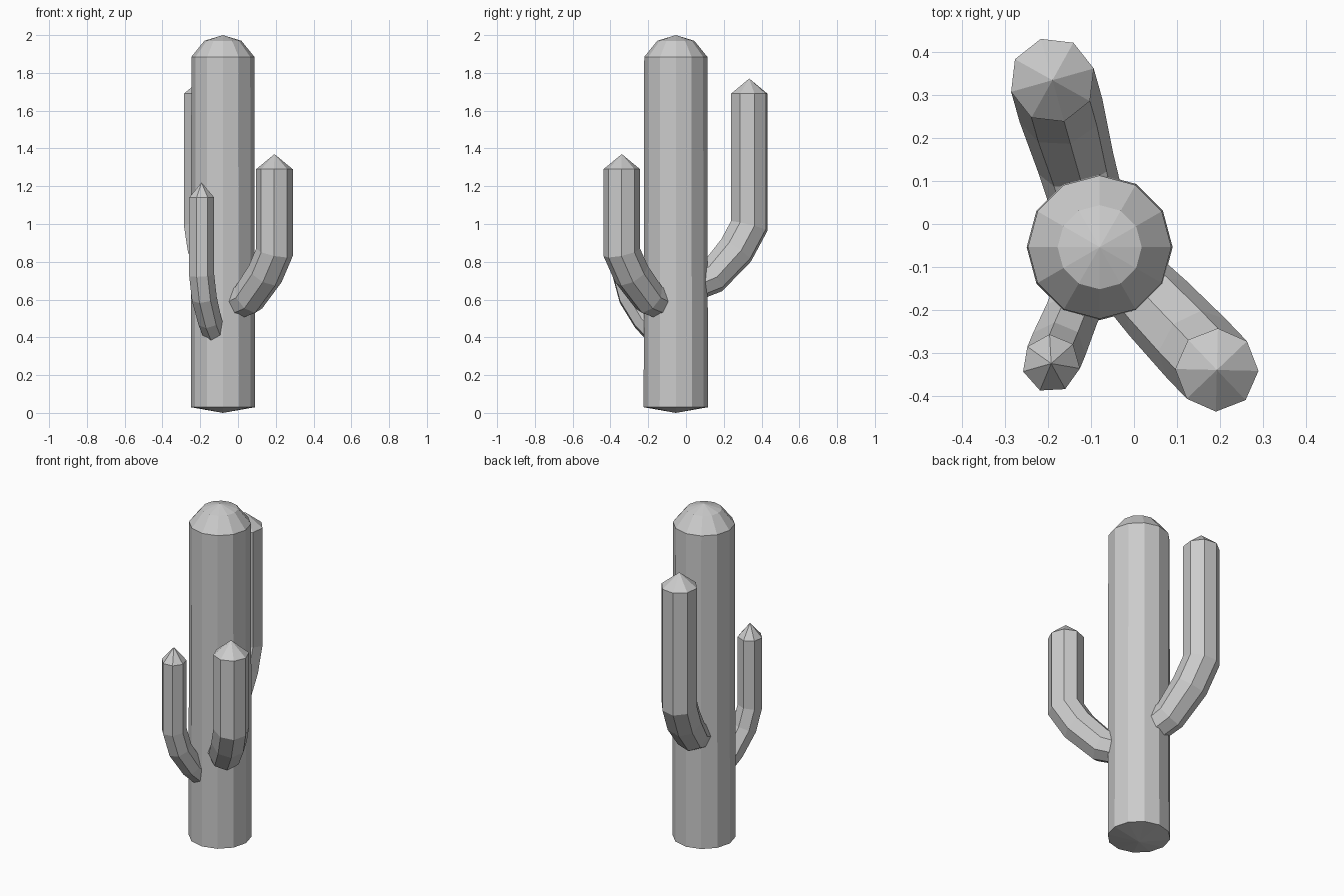
import bpy, math
from mathutils import Vector

if "Cube" in bpy.data.objects:
    bpy.data.objects.remove(bpy.data.objects["Cube"])

CENTRE = Vector((-0.08, -0.054, 0))


def sweep(name, rings, sides, angle=0.0, tip=None, base=None):
    """Tube through rings of (distance from trunk axis, z, radius), in a vertical plane."""
    out = Vector((math.cos(angle), math.sin(angle), 0))
    side = Vector((-out.y, out.x, 0))
    up = Vector((0, 0, 1))
    pts = [CENTRE + out * d + up * z for d, z, r in rings]
    verts, faces = [], []
    for i, p in enumerate(pts):
        a = (p - pts[i - 1]).normalized() if i else (pts[1] - p).normalized()
        b = (pts[i + 1] - p).normalized() if i < len(pts) - 1 else a
        t = (a + b).normalized()
        n = side.cross(t)
        stretch = 1 / max(0.6, t.dot(a))
        for k in range(sides):
            q = 2 * math.pi * k / sides
            r = rings[i][2]
            verts.append(p + n * (r * stretch * math.cos(q)) + side * (r * math.sin(q)))
    for i in range(len(pts) - 1):
        for k in range(sides):
            m = (k + 1) % sides
            faces.append((i * sides + k, i * sides + m,
                          (i + 1) * sides + m, (i + 1) * sides + k))
    last = (len(pts) - 1) * sides
    # pointed tip
    verts.append(pts[-1] + up * (tip - rings[-1][1]))
    for k in range(sides):
        faces.append((last + k, last + (k + 1) % sides, len(verts) - 1))
    # base: shallow point or flat cap
    if base is None:
        faces.append(tuple(reversed(range(sides))))
    else:
        verts.append(pts[0] + up * (base - rings[0][1]))
        for k in range(sides):
            faces.append(((k + 1) % sides, k, len(verts) - 1))
    mesh = bpy.data.meshes.new(name)
    mesh.from_pydata([tuple(v) for v in verts], [], faces)
    mesh.update()
    obj = bpy.data.objects.new(name, mesh)
    bpy.context.collection.objects.link(obj)
    return obj


# trunk with rounded crown
sweep("trunk", [(0, 0.03, 0.17), (0, 1.885, 0.167), (0, 1.97, 0.098)],
      12, tip=2.0, base=0.0)


def arm(name, top_x, top_y, path, radius, shoulder, tip, sides):
    d = Vector((top_x, top_y, 0)) - CENTRE
    reach = d.length
    rings = [(f * reach, z, radius * s) for f, z, s in path]
    rings.append((reach, shoulder, radius))
    sweep(name, rings, sides, math.atan2(d.y, d.x), tip=tip)


# tall back arm
arm("back_arm", -0.19, 0.335,
    [(0.2, 0.67, 0.85), (0.5, 0.72, 0.9), (0.82, 0.86, 1), (1, 0.99, 1)],
    0.1, 1.69, 1.77, 8)
# right front arm
arm("right_arm", 0.193, -0.34,
    [(0.2, 0.57, 0.85), (0.5, 0.61, 0.95), (0.82, 0.735, 1), (1, 0.85, 1)],
    0.097, 1.29, 1.37, 8)
# thin left front arm
arm("left_arm", -0.193, -0.325,
    [(0.3, 0.4, 0.95), (0.62, 0.49, 0.95), (0.88, 0.61, 1), (1, 0.73, 1)],
    0.068, 1.14, 1.22, 7)
